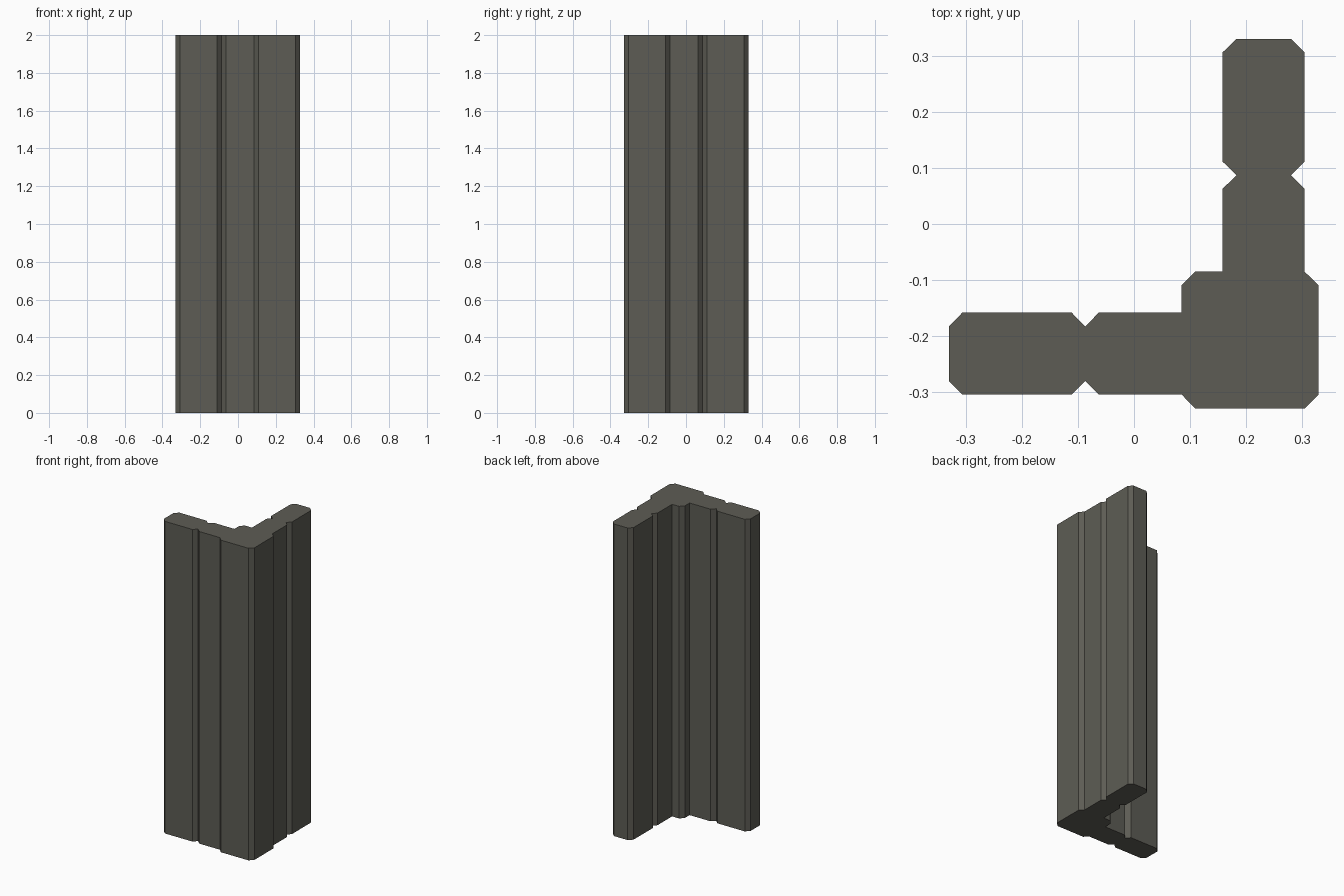
import bpy, bmesh

if "Cube" in bpy.data.objects:
    bpy.data.objects.remove(bpy.data.objects["Cube"])

HEIGHT = 2.0

# Half of the L cross-section: outer corner block, then around the grooved arm to the inner corner
half = [
    (0.329, -0.304), (0.329, -0.109), (0.304, -0.085),   # outer side of corner block
    (0.304, 0.063), (0.280, 0.087), (0.304, 0.111),      # outer groove
    (0.304, 0.306), (0.280, 0.330),                      # chamfered arm end
    (0.183, 0.330), (0.158, 0.306),
    (0.158, 0.111), (0.183, 0.087), (0.158, 0.063),      # inner groove
    (0.158, -0.085), (0.109, -0.085),                    # inner side of corner block
]
# Mirror across the diagonal for the second arm
profile = half + [(-y, -x) for x, y in reversed(half)]

# Extrude the profile into the corner post
bm = bmesh.new()
base = bm.faces.new([bm.verts.new((x, y, 0)) for x, y in profile])
ret = bmesh.ops.extrude_face_region(bm, geom=[base], use_keep_orig=True)
top = [v for v in ret["geom"] if isinstance(v, bmesh.types.BMVert)]
bmesh.ops.translate(bm, verts=top, vec=(0, 0, HEIGHT))
bmesh.ops.recalc_face_normals(bm, faces=bm.faces)

mesh = bpy.data.meshes.new("corner_wall_post")
bm.to_mesh(mesh)
bm.free()
post = bpy.data.objects.new("corner_wall_post", mesh)
bpy.context.collection.objects.link(post)

# Dark stone colour
mat = bpy.data.materials.new("dark_stone")
mat.diffuse_color = (0.11, 0.108, 0.09, 1)
mat.use_nodes = True
mat.node_tree.nodes["Principled BSDF"].inputs["Base Color"].default_value = mat.diffuse_color
mesh.materials.append(mat)
